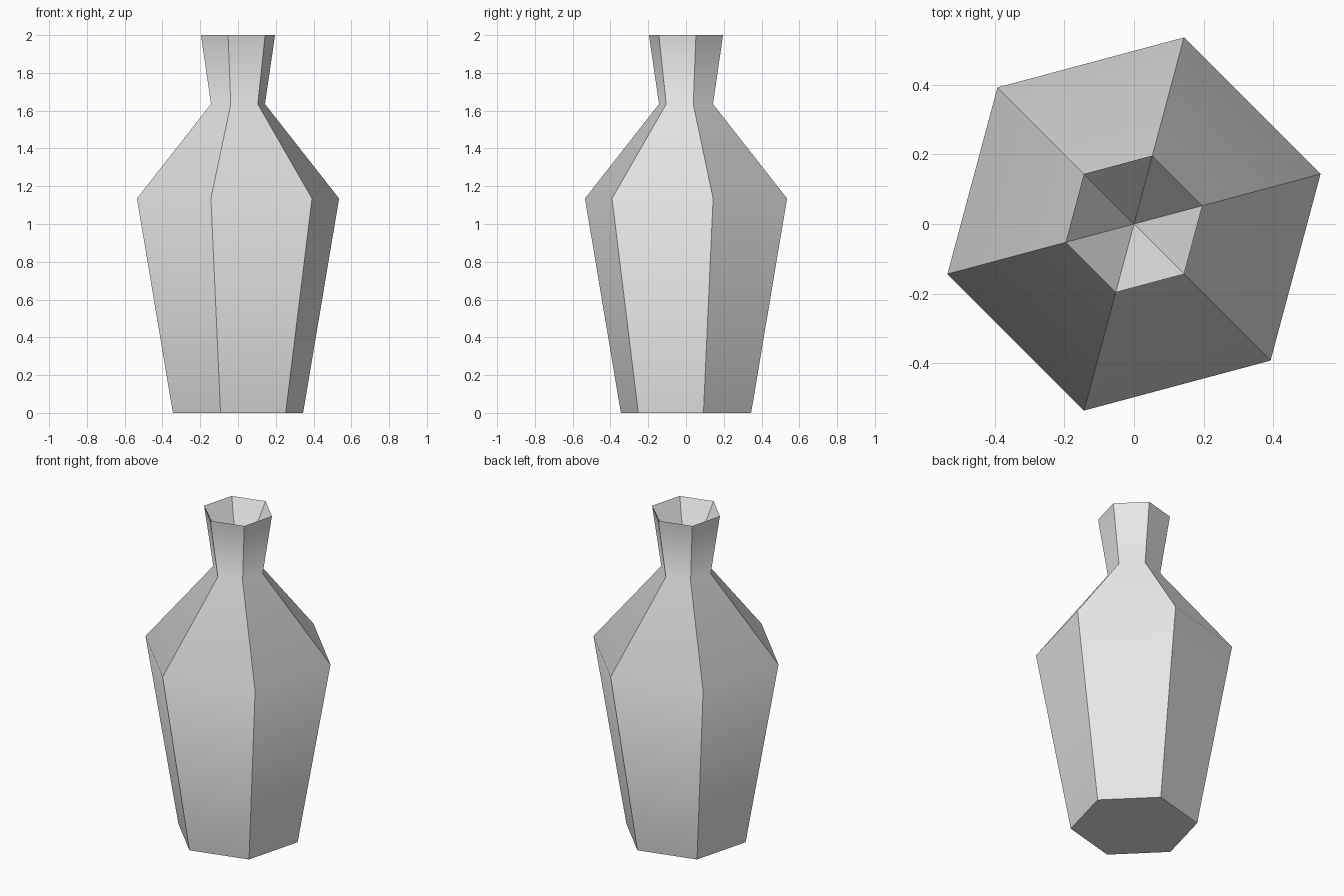
import bpy
import bmesh
import math

cube = bpy.data.objects.get("Cube")
if cube:
    bpy.data.objects.remove(cube, do_unlink=True)

SIDES = 6
TURN = math.radians(15)
# Outer profile as (radius, height): foot, belly, neck, rim
PROFILE = [(0.357, 0.0), (0.554, 1.135), (0.148, 1.635), (0.203, 2.0)]
HOLLOW_BOTTOM = 1.62


def ring(bm, radius, z):
    angles = [TURN + math.tau * i / SIDES for i in range(SIDES)]
    return [bm.verts.new((radius * math.cos(a), radius * math.sin(a), z)) for a in angles]


# One plain grey material
grey = bpy.data.materials.new("plain_grey")
grey.use_nodes = True
colour = (0.8, 0.8, 0.8, 1.0)
grey.diffuse_color = colour
grey.node_tree.nodes["Principled BSDF"].inputs["Base Color"].default_value = colour

# Outer walls
bm = bmesh.new()
rings = [ring(bm, r, z) for r, z in PROFILE]
for low, high in zip(rings, rings[1:]):
    for i in range(SIDES):
        j = (i + 1) % SIDES
        bm.faces.new((low[i], low[j], high[j], high[i]))

# Flat base
bm.faces.new(list(reversed(rings[0])))

# Hollow of the mouth, tapering to a point inside the neck
tip = bm.verts.new((0, 0, HOLLOW_BOTTOM))
rim = rings[-1]
for i in range(SIDES):
    bm.faces.new((rim[i], rim[(i + 1) % SIDES], tip))

mesh = bpy.data.meshes.new("vase")
bm.to_mesh(mesh)
bm.free()
mesh.materials.append(grey)
vase = bpy.data.objects.new("vase", mesh)
bpy.context.collection.objects.link(vase)

# Soft along the profile, crisp along the upright edges
bpy.ops.object.select_all(action="DESELECT")
vase.select_set(True)
bpy.context.view_layer.objects.active = vase
bpy.ops.object.shade_smooth_by_angle(angle=math.radians(46))
